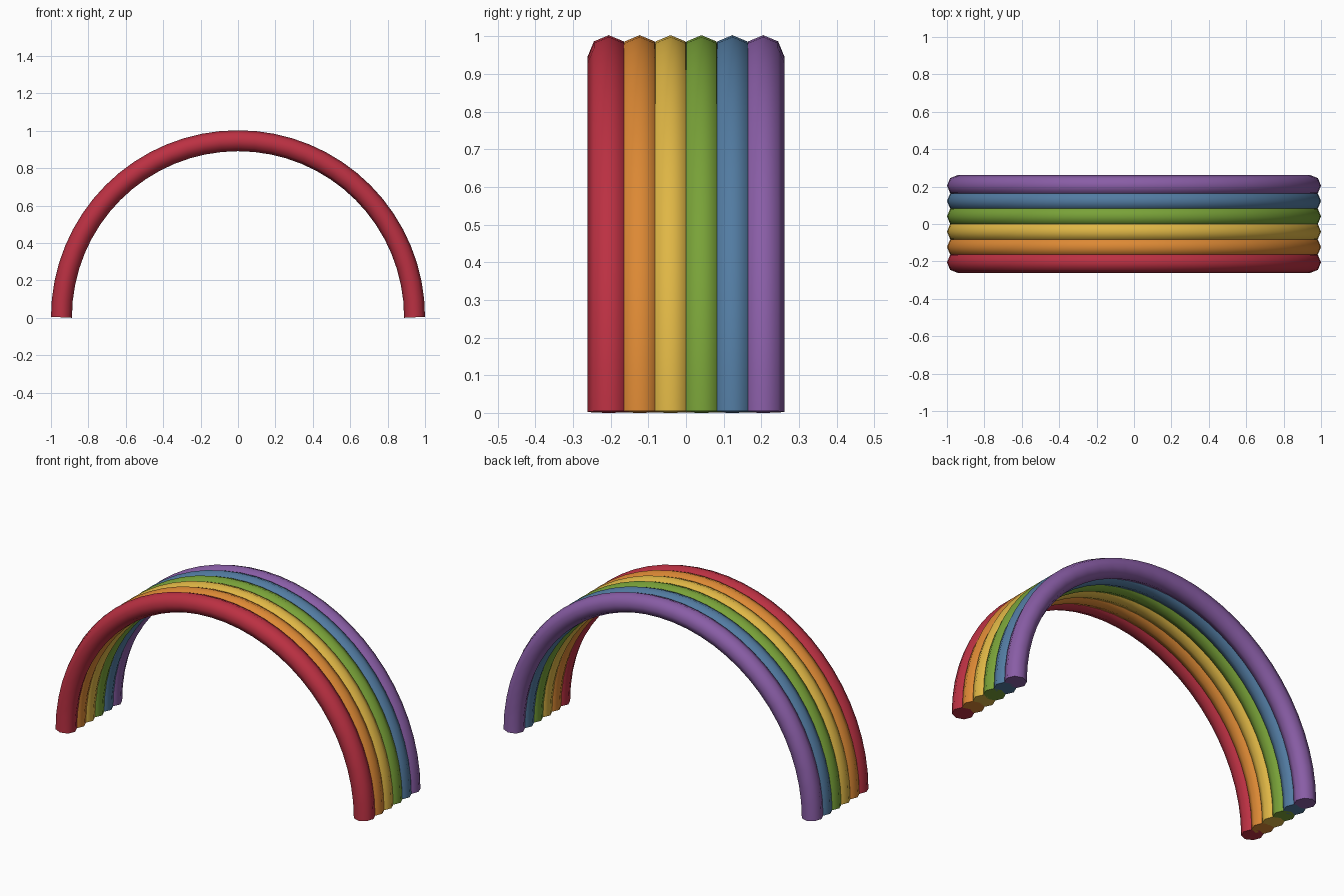
import bpy, bmesh
from math import pi, sin, cos

if "Cube" in bpy.data.objects:
    bpy.data.objects.remove(bpy.data.objects["Cube"])

TUBE, ARC, STEP = 0.056, 0.944, 0.082   # tube radius, arch radius, band spacing
SEGS, SIDES = 32, 8
TILT = pi / SEGS / 2                    # feet are cut square to the last segment
LIFT = TUBE * sin(TILT)

bands = [("red", (0.50, 0.030, 0.055)), ("orange", (0.72, 0.25, 0.035)),
         ("yellow", (0.74, 0.47, 0.06)), ("green", (0.19, 0.36, 0.04)),
         ("blue", (0.085, 0.20, 0.36)), ("purple", (0.25, 0.11, 0.38))]


def arch(name, y, color):
    bm = bmesh.new()
    rings = []
    # sweep an octagon along the half circle
    for i in range(SEGS + 1):
        a = pi * i / SEGS
        t = a + (TILT if i == 0 else -TILT if i == SEGS else 0)
        ring = []
        for k in range(SIDES):
            b = 2 * pi * k / SIDES
            d = TUBE * cos(b)
            ring.append(bm.verts.new((ARC * cos(a) + d * cos(t), y + TUBE * sin(b),
                                      LIFT + ARC * sin(a) + d * sin(t))))
        rings.append(ring)
    # flip the foot cuts so the inner rim is the lowest point
    for ring, side in ((rings[0], 1), (rings[-1], -1)):
        for v in ring:
            v.co.z = LIFT - (v.co.z - LIFT) if v.co.x * side < ARC and v.co.z > LIFT else v.co.z
    for r, s in zip(rings, rings[1:]):
        for k in range(SIDES):
            n = (k + 1) % SIDES
            bm.faces.new((r[k], r[n], s[n], s[k]))
    # foot caps
    bm.faces.new(rings[0])
    bm.faces.new(rings[-1])
    bmesh.ops.recalc_face_normals(bm, faces=bm.faces)
    mesh = bpy.data.meshes.new(name)
    bm.to_mesh(mesh)
    bm.free()
    mat = bpy.data.materials.new(name)
    mat.diffuse_color = (*color, 1)
    mat.use_nodes = True
    mat.node_tree.nodes["Principled BSDF"].inputs["Base Color"].default_value = mat.diffuse_color
    mesh.materials.append(mat)
    ob = bpy.data.objects.new(name, mesh)
    bpy.context.collection.objects.link(ob)
    bpy.ops.object.select_all(action='DESELECT')
    ob.select_set(True)
    bpy.context.view_layer.objects.active = ob
    bpy.ops.object.shade_smooth_by_angle(angle=1.05)


# six overlapping tubes side by side, red at the front
for i, (label, color) in enumerate(bands):
    arch(label + "_band", (i - 2.5) * STEP, color)
